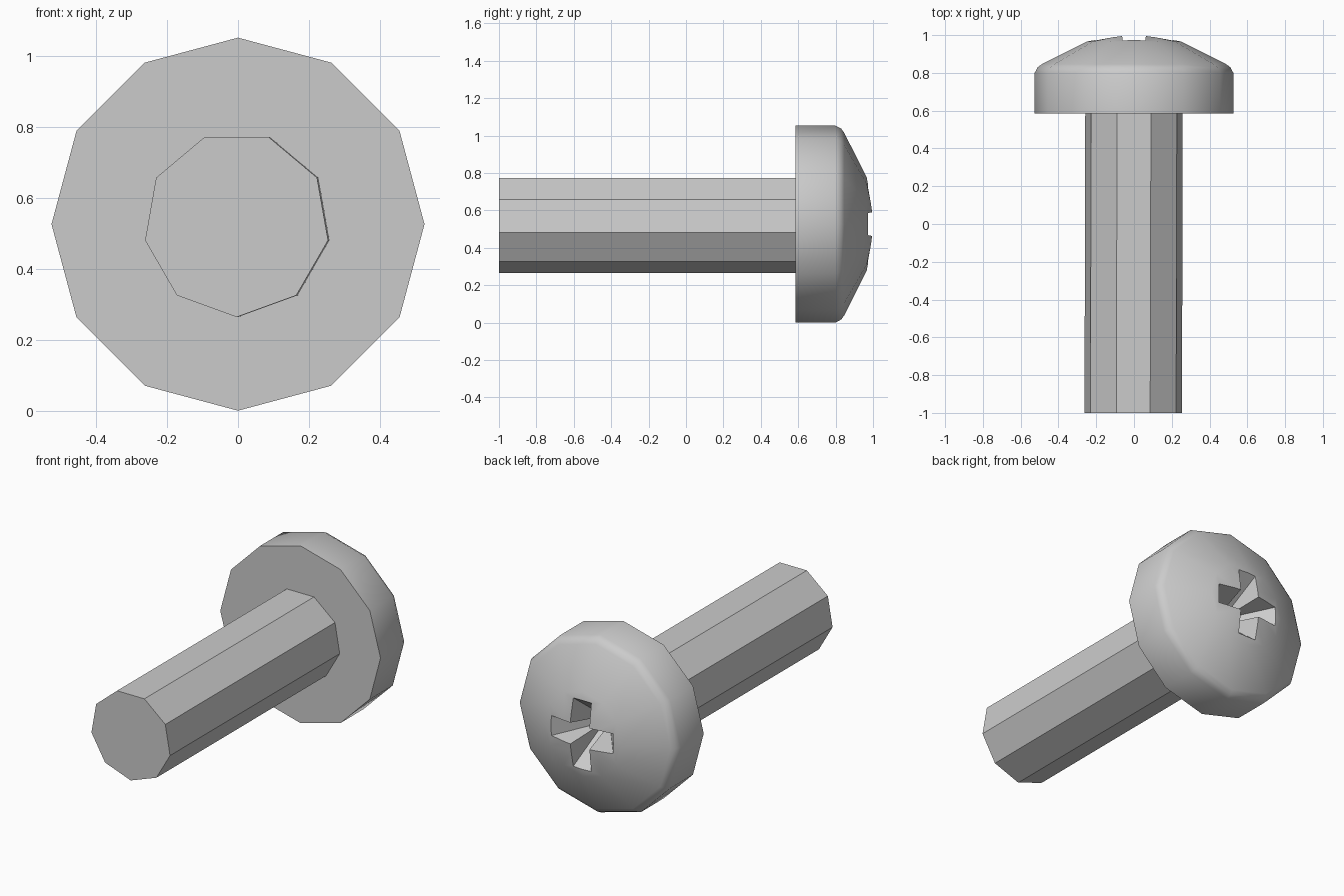
import bpy, bmesh, math

cube = bpy.data.objects.get("Cube")
if cube:
    bpy.data.objects.remove(cube, do_unlink=True)

AXIS_Z = 0.527          # height of the screw axis

steel = bpy.data.materials.new("grey steel")
steel.use_nodes = True
GREY = (0.6, 0.6, 0.6, 1)
steel.diffuse_color = GREY
steel.node_tree.nodes["Principled BSDF"].inputs["Base Color"].default_value = GREY


def loft(name, rings):
    """Bridge closed rings of points and cap both ends."""
    bm = bmesh.new()
    loops = [[bm.verts.new(p) for p in ring] for ring in rings]
    n = len(loops[0])
    for a, b in zip(loops, loops[1:]):
        for i in range(n):
            j = (i + 1) % n
            bm.faces.new((a[i], a[j], b[j], b[i]))
    bm.faces.new(loops[0])
    bm.faces.new(loops[-1])
    bmesh.ops.recalc_face_normals(bm, faces=bm.faces)
    mesh = bpy.data.meshes.new(name)
    bm.to_mesh(mesh)
    bm.free()
    mesh.materials.append(steel)
    obj = bpy.data.objects.new(name, mesh)
    bpy.context.collection.objects.link(obj)
    return obj


def circle(sides, r, y, start=0.0, x=0.0):
    angles = [start + math.tau * i / sides for i in range(sides)]
    return [(x + r * math.cos(a), y, AXIS_Z + r * math.sin(a)) for a in angles]


def cross(length, half, y):
    """Plus-shaped outline made of four turned arms."""
    pts = []
    for k in range(4):
        c, s = round(math.cos(k * math.pi / 2)), round(math.sin(k * math.pi / 2))
        for u, v in ((length, -half), (length, half), (half, half)):
            pts.append((u * c - v * s, y, AXIS_Z + u * s + v * c))
    return pts


# Nine-sided shaft, one corner straight down, leaning very slightly
shaft = loft("shaft", [circle(9, 0.262, -1.0, -math.pi / 2, -0.004),
                       circle(9, 0.262, 0.60, -math.pi / 2)])

# Twelve-sided domed head
profile = [(0.526, 0.585), (0.526, 0.80), (0.51, 0.83), (0.488, 0.846),
           (0.25, 0.966), (0.065, 1.0)]
head = loft("head", [circle(12, r, y) for r, y in profile])

# Tapered cross-shaped driver recess
cutter = loft("recess_cutter", [cross(0.265, 0.073, 1.05), cross(0.05, 0.025, 0.78)])
cutter.hide_render = True
cut = head.modifiers.new("recess", "BOOLEAN")
cut.operation = "DIFFERENCE"
cut.solver = "EXACT"
cut.object = cutter

bpy.ops.object.select_all(action="DESELECT")
head.select_set(True)
bpy.context.view_layer.objects.active = head
bpy.ops.object.modifier_apply(modifier=cut.name)
bpy.data.objects.remove(cutter, do_unlink=True)

# Smooth dome with crisp rim and recess edges
bpy.ops.object.shade_smooth_by_angle(angle=math.radians(35))
